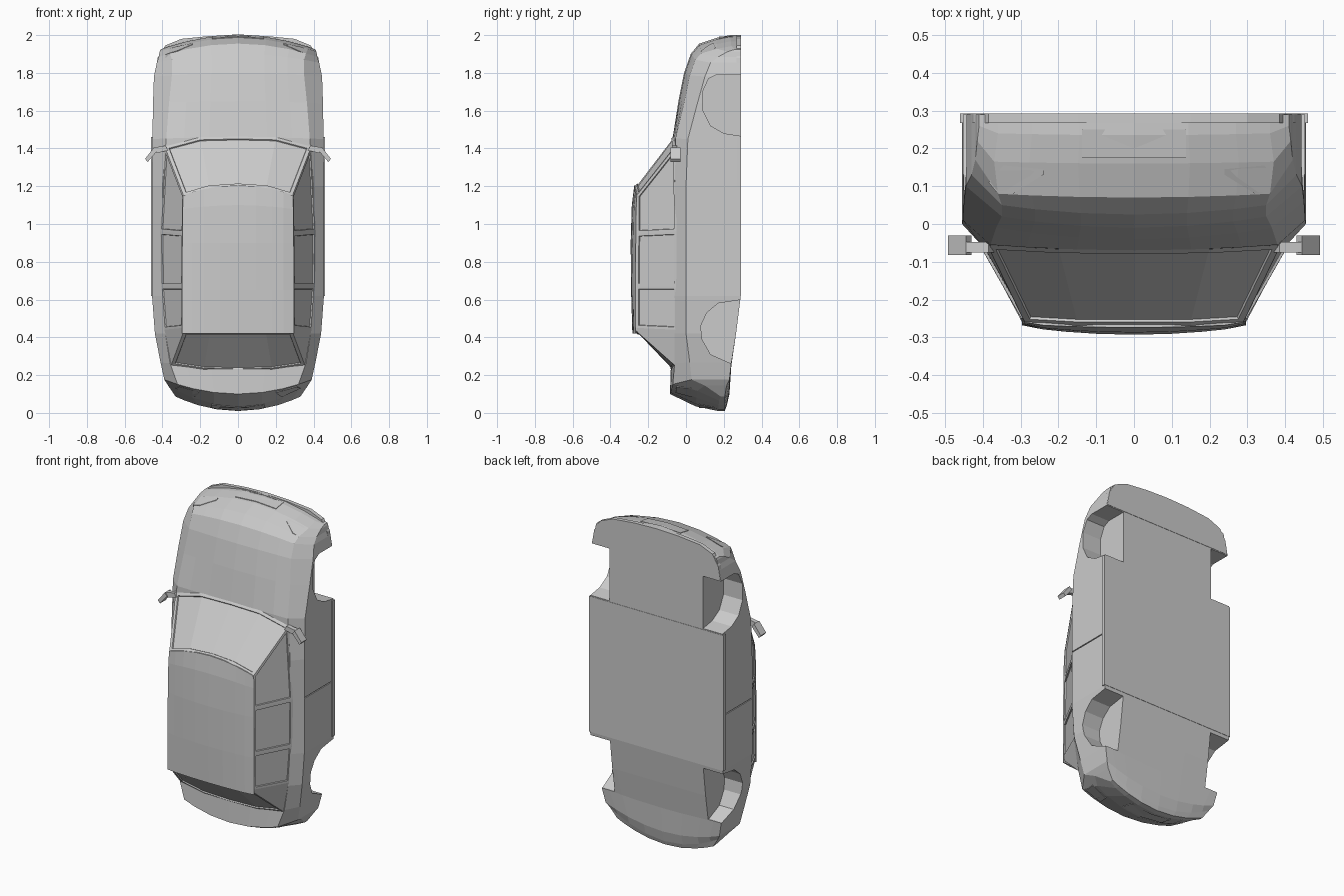
import bpy, bmesh
from mathutils import Vector
from mathutils.bvhtree import BVHTree

if "Cube" in bpy.data.objects:
    bpy.data.objects.remove(bpy.data.objects["Cube"])


def make_object(name, verts, faces):
    mesh = bpy.data.meshes.new(name)
    mesh.from_pydata(verts, [], faces)
    bm = bmesh.new()
    bm.from_mesh(mesh)
    bmesh.ops.recalc_face_normals(bm, faces=bm.faces)
    bm.to_mesh(mesh)
    bm.free()
    obj = bpy.data.objects.new(name, mesh)
    bpy.context.collection.objects.link(obj)
    return obj


def loft(name, stations):
    """Each station: z, centre y, shoulder x, shoulder y, side x, side y, floor y, bow."""
    verts, faces, n = [], [], 18
    for z, yt, bx, by, w, ym, yb, k in stations:
        half = [(f * bx, yt + (by - yt) * f * f) for f in (0, .4, .75, 1)] + [(w, ym)]
        top = [(-x, y) for x, y in half[:0:-1]] + half
        ring = top + [(x, yb) for x, _ in top[::-1]]
        verts += [(x, y, z - k * x * x) for x, y in ring]
    for s in range(len(stations) - 1):
        for i in range(n):
            j = (i + 1) % n
            faces.append((s * n + i, s * n + j, s * n + n + j, s * n + n + i))
    for base in (0, (len(stations) - 1) * n):
        faces += [(base + i, base + i + 1, base + 16 - i, base + 17 - i) for i in range(8)]
    return make_object(name, verts, faces)


def prism_geometry(rings):
    n = len(rings[0])
    faces = [tuple(range(n)), tuple(range(n, 2 * n))]
    faces += [(i, (i + 1) % n, n + (i + 1) % n, n + i) for i in range(n)]
    return rings[0] + rings[1], faces


# Main body shell, nose to tail
body = loft("body", [
    (2.00, .235, .36, .24, .41, .26, .29, .45),
    (1.985, .16, .37, .165, .415, .22, .29, .42),
    (1.955, .07, .36, .08, .42, .17, .29, .40),
    (1.90, .025, .35, .05, .43, .13, .29, .25),
    (1.80, -.01, .35, .02, .445, .10, .29, .10),
    (1.65, -.04, .365, -.01, .45, .06, .29, .06),
    (1.46, -.07, .38, -.055, .453, .01, .29, .05),
    (1.20, -.075, .40, -.06, .455, 0, .29, 0),
    (.62, -.075, .40, -.06, .455, 0, .29, 0),
    (.42, -.075, .385, -.06, .44, 0, .265, 0),
    (.25, -.08, .36, -.06, .41, .02, .24, -.1),
    (.10, -.085, .32, -.07, .39, .03, .23, -.5),
    (.035, .05, .32, .06, .37, .10, .215, -.8),
    (.01, .17, .28, .175, .33, .185, .205, -.7)])
surface = BVHTree.FromPolygons([v.co.copy() for v in body.data.vertices],
                               [tuple(p.vertices) for p in body.data.polygons])

# Wheel arches and door seams cut from the body
front_arch = [(.33, 1.46), (.2, 1.48), (.13, 1.52), (.09, 1.6), (.088, 1.7),
              (.12, 1.77), (.16, 1.79), (.33, 1.79)]
rear_arch = [(.33, .26), (.23, .265), (.13, .31), (.085, .39), (.078, .46),
             (.11, .53), (.17, .58), (.33, .605)]
door_seam = [(.0, .957), (.262, .957), (.262, .963), (.0, .963)]
cut_verts, cut_faces = [], []
for profile, inner in ((front_arch, .32), (rear_arch, .32), (door_seam, .449)):
    for side in (-1, 1):
        v, f = prism_geometry([[(side * x, y, z) for y, z in profile] for x in (inner, .6)])
        cut_faces += [tuple(i + len(cut_verts) for i in face) for face in f]
        cut_verts += v
cutter = make_object("arch_cutter", cut_verts, cut_faces)
cutter.hide_render = True
cutter.hide_viewport = True
cut = body.modifiers.new("arches", 'BOOLEAN')
cut.object = cutter
cut.operation = 'DIFFERENCE'
cut.solver = 'EXACT'

# Greenhouse with recessed glass
base = [(0, -.068, 1.465), (.2, -.066, 1.46), (.388, -.056, 1.41), (.412, -.05, .96),
        (.408, -.05, .67), (.392, -.052, .44), (.355, -.058, .25), (.18, -.07, .225), (0, -.07, .22)]
rim = [(0, -.27, 1.2), (.15, -.27, 1.19), (.288, -.262, 1.15), (.292, -.262, .95),
       (.294, -.264, .67), (.294, -.264, .45), (.288, -.26, .43), (.15, -.265, .427), (0, -.268, .427)]
rings = [h + [(-x, y, z) for x, y, z in h[-2:0:-1]] for h in (base, rim)]
cabin = make_object("cabin", *prism_geometry(rings))
bm = bmesh.new()
bm.from_mesh(cabin.data)
bm.faces.ensure_lookup_table()
panels = bm.faces[2:]
windshield = [panels[i] for i in (0, 1, 14, 15)]
rear_window = [panels[i] for i in (6, 7, 8, 9)]
side_windows = [panels[i] for i in (2, 3, 4, 11, 12, 13)]
for glass in (windshield, rear_window):
    bmesh.ops.inset_region(bm, faces=glass, thickness=.018, use_even_offset=True)
    bmesh.ops.inset_region(bm, faces=glass, thickness=.002, depth=-.007, use_even_offset=True)
bmesh.ops.inset_individual(bm, faces=side_windows, thickness=.014, use_even_offset=True)
bmesh.ops.inset_individual(bm, faces=side_windows, thickness=.002, depth=-.007, use_even_offset=True)
bm.to_mesh(cabin.data)
bm.free()

# Crowned roof panel
loft("roof", [(1.205, -.274, .24, -.268, .29, -.26, -.254, .62),
              (1.10, -.287, .24, -.275, .293, -.264, -.256, .25),
              (.90, -.293, .24, -.279, .295, -.266, -.258, 0),
              (.65, -.291, .24, -.279, .297, -.268, -.258, 0),
              (.42, -.284, .24, -.276, .297, -.267, -.262, 0)])

# Bumper lip and side sills
lip = [(0, 2.0), (.15, 1.995), (.3, 1.98), (.385, 1.945), (.425, 1.88), (.44, 1.795), (.3, 1.795)]
lip += [(-x, z) for x, z in lip[:0:-1]]
make_object("front_lip", *prism_geometry([[(x, y, z) for x, z in lip] for y in (.267, .292)]))
sill = [(-.46, .62), (.46, .62), (.46, 1.46), (-.46, 1.46)]
make_object("side_sills", *prism_geometry([[(x, y, z) for x, z in sill] for y in (.267, .292)]))


# Thin panels laid on the nose and tail
def surface_panel(name, outline, direction, lift=.004):
    ray = Vector((0, 0, direction))
    outer, inner = [], []
    for x, y in outline:
        hit = surface.ray_cast(Vector((x, y, 1 - 3 * direction)), ray)[0]
        if hit is None:
            return
        outer.append(tuple(hit - ray * lift))
        inner.append(tuple(hit + ray * .02))
    make_object(name, *prism_geometry([outer, inner]))


headlight = [(.24, .13), (.32, .077), (.375, .085), (.39, .105), (.35, .155), (.24, .165 - .03 + .01)]
headlight = [(.24, .13), (.32, .08), (.365, .085), (.385, .11), (.345, .155), (.24, .145)]
taillight = [(.2, -.055), (.31, -.05), (.33, .03), (.23, .03)]
for side, label in ((-1, "left"), (1, "right")):
    surface_panel(label + "_headlight", [(side * x, y) for x, y in headlight], -1)
    surface_panel(label + "_taillight", [(side * x, y) for x, y in taillight], 1)
    # Door mirror: angled head on a short arm
    for part, pts, y0, y1 in (
            ("mirror", [(.43, 1.385), (.445, 1.405), (.492, 1.345), (.478, 1.328)], -.082, -.03),
            ("mirror_arm", [(.37, 1.39), (.385, 1.415), (.445, 1.405), (.43, 1.375)], -.075, -.048)):
        make_object(label + "_" + part, *prism_geometry(
            [[(side * x, y, z) for x, z in pts] for y in (y0, y1)]))
surface_panel("front_panel", [(-.138, .175), (0, .175), (.138, .175), (.138, .25), (0, .25), (-.138, .25)], -1)
surface_panel("rear_panel", [(-.14, .07), (0, .07), (.14, .07), (.14, .15), (0, .15), (-.14, .15)], 1)
